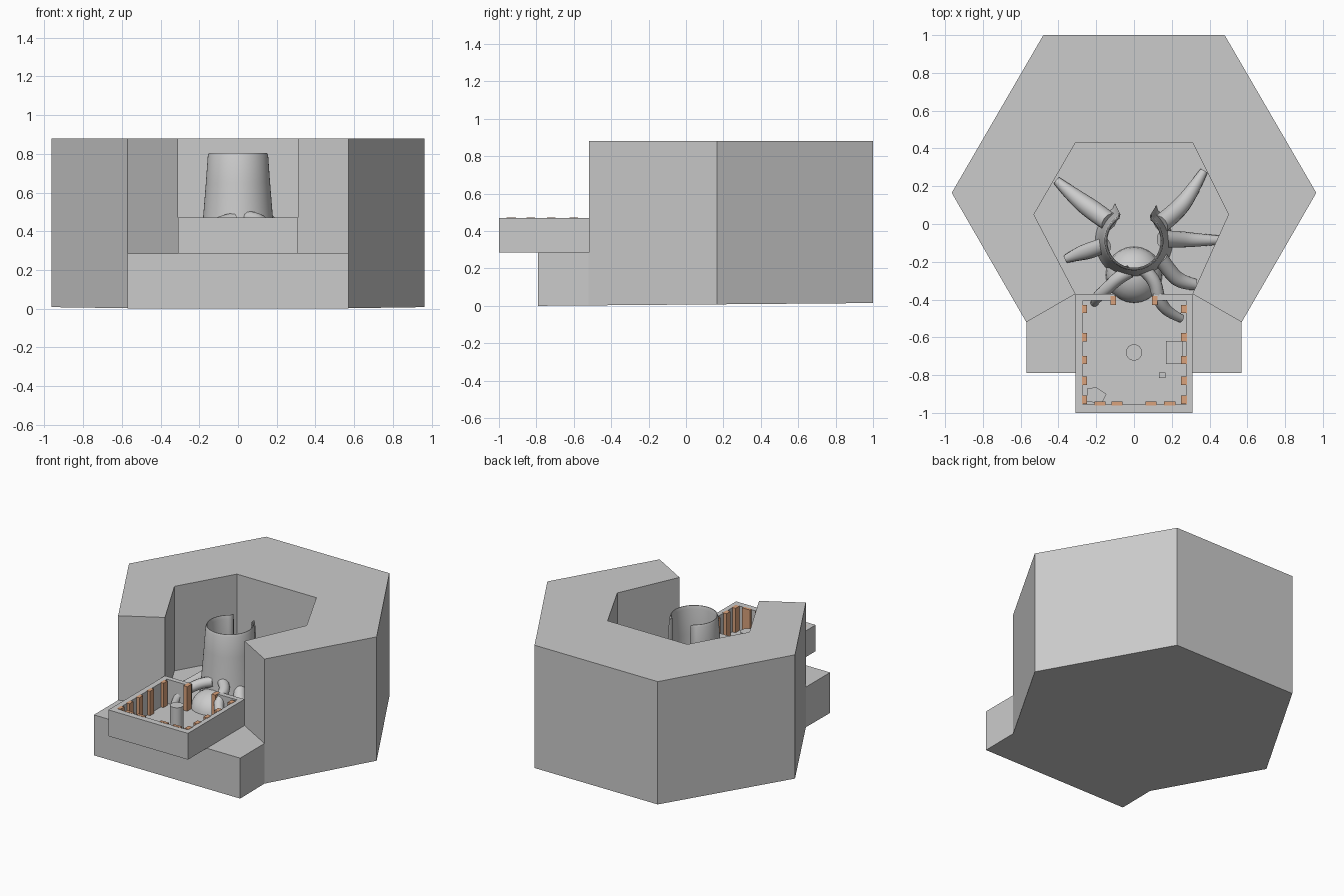
import bpy, bmesh, math
from mathutils import Vector

if "Cube" in bpy.data.objects:
    bpy.data.objects.remove(bpy.data.objects["Cube"])

FLOOR = 0.285


def finish(name, bm, smooth=None, mat=None):
    bmesh.ops.recalc_face_normals(bm, faces=bm.faces[:])
    me = bpy.data.meshes.new(name)
    bm.to_mesh(me)
    bm.free()
    ob = bpy.data.objects.new(name, me)
    bpy.context.collection.objects.link(ob)
    if mat:
        me.materials.append(mat)
    if smooth:
        smooth_object(ob, smooth)
    return ob


def activate(ob):
    bpy.ops.object.select_all(action='DESELECT')
    bpy.context.view_layer.objects.active = ob
    ob.select_set(True)


def smooth_object(ob, angle=40):
    activate(ob)
    bpy.ops.object.shade_smooth_by_angle(angle=math.radians(angle))


def prism(name, outline, z0, z1, mat=None):
    """Extrude a plan outline; z0 may be a function of y."""
    low = z0 if callable(z0) else (lambda y: z0)
    bm = bmesh.new()
    bot = [bm.verts.new((x, y, low(y))) for x, y in outline]
    top = [bm.verts.new((x, y, z1)) for x, y in outline]
    bm.faces.new(bot[::-1])
    bm.faces.new(top)
    n = len(outline)
    for i in range(n):
        j = (i + 1) % n
        bm.faces.new((bot[i], bot[j], top[j], top[i]))
    return finish(name, bm, mat=mat)


def box(name, x0, x1, y0, y1, z0, z1, mat=None):
    return prism(name, [(x0, y0), (x1, y0), (x1, y1), (x0, y1)], z0, z1, mat)


def cut(ob, cutter):
    m = ob.modifiers.new("cut", 'BOOLEAN')
    m.operation, m.solver, m.object = 'DIFFERENCE', 'EXACT', cutter
    activate(ob)
    bpy.ops.object.modifier_apply(modifier=m.name)
    bpy.data.objects.remove(cutter)


# Hexagonal enclosure with front step and well
shell = prism("hexagonal_enclosure",
              [(-.57, -.79), (.57, -.79), (.57, -.52), (.965, .165), (.48, 1),
               (-.48, 1), (-.965, .165), (-.57, -.52)],
              lambda y: 0.015 * max(0, y + 0.79) / 1.79, 0.88)
well = prism("well_cutter",
             [(-.9, -1.2), (.9, -1.2), (.9, -.71), (.31, -.37), (.5, .05), (.31, .43),
              (-.31, .43), (-.53, .05), (-.31, -.37), (-.9, -.71)], FLOOR, 1.2)
cut(shell, well)

# Open tray with a gap in its back wall
tray = box("tray", -.31, .31, -1, -.37, FLOOR, .47)
cut(tray, box("tray_cutter", -.27, .275, -.955, -.405, .3, .6))
cut(tray, box("gap_cutter", -.1, .1, -.5, -.2, .3, .6))

# Coloured ribs lining the tray
rib_mat = bpy.data.materials.new("rib_orange")
rib_mat.diffuse_color = (0.7, 0.36, 0.2, 1)
rib_mat.use_nodes = True
rib_mat.node_tree.nodes["Principled BSDF"].inputs["Base Color"].default_value = rib_mat.diffuse_color
for i, y in enumerate((-.93, -.83, -.72, -.6, -.45)):
    box(f"left_rib_{i}", -.275, -.25, y - .022, y + .022, .29, .472, rib_mat)
    box(f"right_rib_{i}", .25, .28, y - .022, y + .022, .29, .472, rib_mat)
for i, x in enumerate((-.18, -.09, .09, .19)):
    box(f"front_rib_{i}", x - .03, x + .03, -.96, -.94, .29, .472, rib_mat)
for i, x in enumerate((-.11, .11)):
    box(f"back_rib_{i}", x - .015, x + .015, -.43, -.38, .29, .472, rib_mat)

# Tray contents
bm = bmesh.new()
bmesh.ops.create_cone(bm, cap_ends=True, segments=24, radius1=.043, radius2=.043, depth=.17)
bmesh.ops.translate(bm, verts=bm.verts, vec=(0, -.68, .38))
finish("tray_post", bm, 30)
box("side_block", .17, .26, -.74, -.62, .295, .36)
box("small_cube", .133, .167, -.815, -.785, .295, .33)
prism("corner_stone", [(-.25, -.94), (-.17, -.95), (-.145, -.9), (-.2, -.865), (-.25, -.87)], .295, .38)

# Hollow trunk, split open at the back
profile = [(FLOOR, .205), (.34, .193), (.42, .185), (.5, .178), (.65, .166), (.79, .156), (.805, .15)]
inner = [(.805, .146), (.78, .141), (.6, .145), (FLOOR, .15)]
rings = profile + inner
start, end, steps = math.radians(117), math.radians(418), 48
bm = bmesh.new()
cols = []
for i in range(steps + 1):
    a = start + (end - start) * i / steps
    lip = .018 * (i in (0, steps))
    cols.append([bm.verts.new(((r + lip) * math.cos(a), -.09 + (r + lip) * math.sin(a), z))
                 for z, r in rings])
k = len(rings)
for a, b in zip(cols, cols[1:]):
    for j in range(k):
        bm.faces.new((a[j], b[j], b[(j + 1) % k], a[(j + 1) % k]))
bm.faces.new(cols[0])
bm.faces.new(cols[-1])
finish("hollow_trunk", bm, 50)


# Tapering roots
def root(name, pts):
    cu = bpy.data.curves.new(name, 'CURVE')
    cu.dimensions = '3D'
    cu.bevel_depth, cu.bevel_resolution = 1, 4
    cu.resolution_u, cu.use_fill_caps = 6, True
    sp = cu.splines.new('NURBS')
    sp.points.add(len(pts) - 1)
    sp.order_u, sp.use_endpoint_u = 3, True
    for p, (x, y, z, r) in zip(sp.points, pts):
        p.co, p.radius = (x, y, z, 1), r
    ob = bpy.data.objects.new(name, cu)
    bpy.context.collection.objects.link(ob)
    activate(ob)
    bpy.ops.object.convert(target='MESH')
    smooth_object(bpy.context.object)


root("back_left_root", [(-.13, .01, .45, .05), (-.2, .06, .37, .055), (-.31, .14, .32, .045), (-.41, .23, .3, .022)])
root("side_left_root", [(-.15, -.11, .43, .04), (-.23, -.14, .36, .045), (-.3, -.16, .32, .036), (-.36, -.185, .3, .022)])
root("back_right_root", [(.14, .0, .45, .05), (.22, .06, .37, .05), (.3, .16, .32, .04), (.37, .28, .3, .022)])
root("side_right_root", [(.15, -.08, .43, .045), (.23, -.08, .36, .045), (.33, -.085, .32, .036), (.45, -.085, .3, .024)])
root("front_right_root", [(.14, -.18, .42, .04), (.2, -.27, .36, .04), (.26, -.31, .32, .04), (.325, -.32, .3, .03)])
root("front_left_root", [(-.02, -.25, .46, .035), (-.08, -.28, .45, .036), (-.15, -.35, .41, .033), (-.2, -.39, .36, .03), (-.21, -.42, .3, .02)])
root("tray_root", [(.05, -.24, .47, .035), (.11, -.29, .46, .036), (.13, -.4, .43, .034), (.18, -.47, .37, .03), (.25, -.5, .32, .022)])

# Sloping apron at the foot of the trunk
bm = bmesh.new()
bmesh.ops.create_uvsphere(bm, u_segments=24, v_segments=12, radius=1)
for v in bm.verts:
    v.co = Vector((v.co.x * .15, v.co.y * .15 - .27, max(v.co.z, 0) * .13 + FLOOR))
bmesh.ops.remove_doubles(bm, verts=bm.verts, dist=.0005)
finish("trunk_apron", bm, 60)
